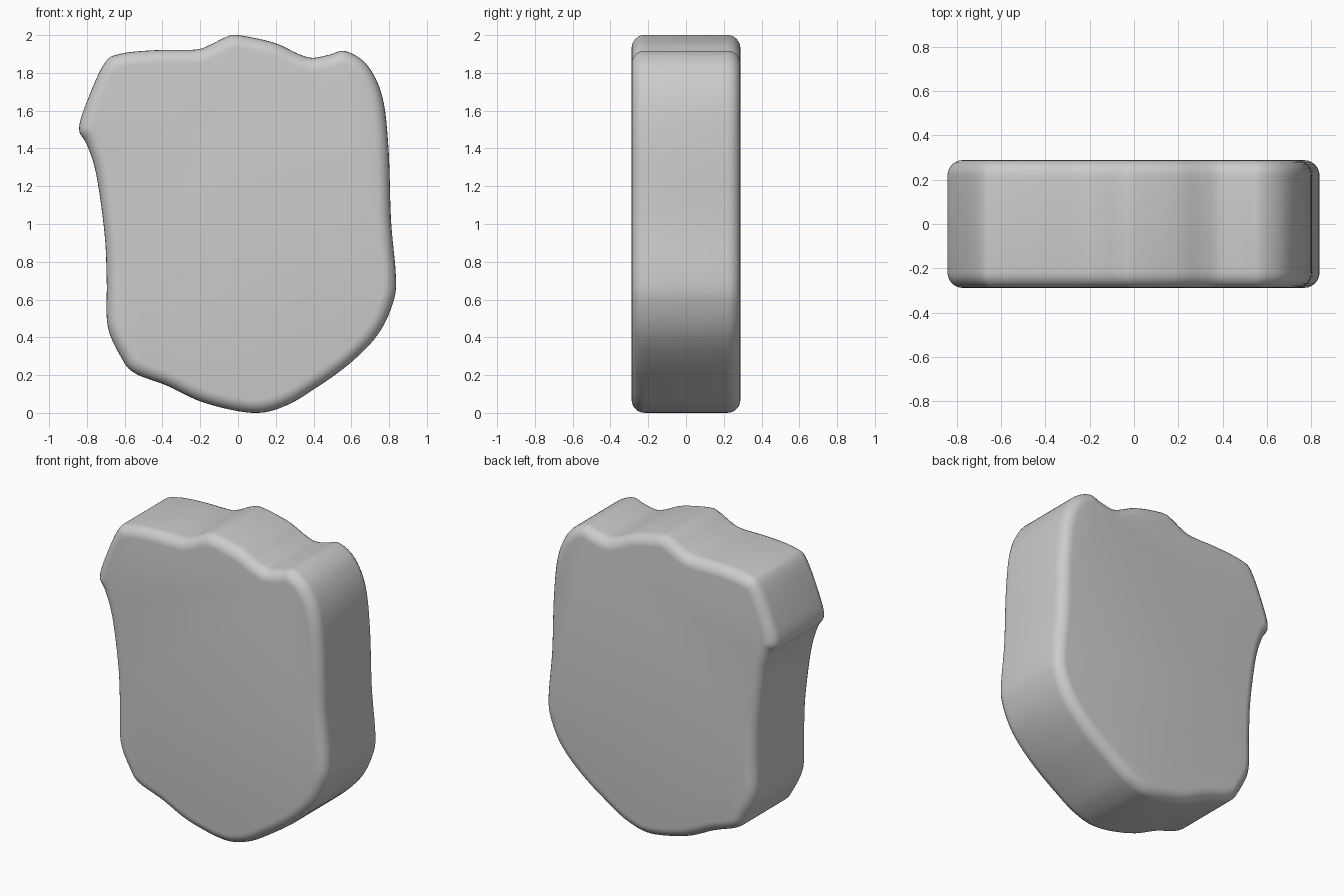
import bpy, bmesh, math
from mathutils import Vector

if "Cube" in bpy.data.objects:
    bpy.data.objects.remove(bpy.data.objects["Cube"])

HALF_DEPTH, RADIUS, STEPS, SEGMENTS = 0.288, 0.07, 6, 6

# Hand-traced outline (x, z), clockwise from the top peak
OUTLINE = [(0, 2.0), (0.19, 1.96), (0.31, 1.905), (0.39, 1.88), (0.48, 1.895), (0.57, 1.915),
           (0.685, 1.84), (0.765, 1.67), (0.797, 1.395), (0.81, 1.02), (0.836, 0.72),
           (0.82, 0.58), (0.74, 0.414), (0.59, 0.26), (0.405, 0.127), (0.246, 0.035),
           (0.077, 0.0), (-0.177, 0.053), (-0.373, 0.143), (-0.55, 0.212), (-0.62, 0.297),
           (-0.69, 0.46), (-0.695, 0.70), (-0.706, 0.944), (-0.75, 1.26), (-0.80, 1.42),
           (-0.841, 1.50), (-0.807, 1.63), (-0.71, 1.846), (-0.627, 1.9), (-0.44, 1.92),
           (-0.23, 1.923), (-0.15, 1.947), (-0.07, 1.987)]


def smooth_loop(points):
    """Closed Catmull-Rom curve through the points."""
    pts = [Vector(p) for p in points]
    n, out = len(pts), []
    for i in range(n):
        a, b, c, d = (pts[(i + k) % n] for k in (-1, 0, 1, 2))
        for s in range(STEPS):
            t = s / STEPS
            out.append(0.5 * (2 * b + (c - a) * t + (2 * a - 5 * b + 4 * c - d) * t ** 2
                              + (3 * b - a - 3 * c + d) * t ** 3))
    return out


loop = smooth_loop(OUTLINE)
n = len(loop)

# Inward directions, smoothed so the rounded rim never folds over itself
inward = []
for i in range(n):
    t = loop[(i + 1) % n] - loop[i - 1]
    inward.append(Vector((t.y, -t.x)).normalized())
for _ in range(6):
    inward = [(inward[i - 1] + inward[i] * 2 + inward[(i + 1) % n]).normalized() for i in range(n)]

# Rounded side section: (inset, y) from the front face to the back face
half = [(RADIUS * (1 - math.sin(a)), -HALF_DEPTH + RADIUS * (1 - math.cos(a)))
        for a in (math.pi / 2 * k / SEGMENTS for k in range(SEGMENTS + 1))]
section = half + [(inset, -y) for inset, y in reversed(half)]

# Slab: bridge the rings and cap both ends
bm = bmesh.new()
rings = [[bm.verts.new((p.x + d.x * inset, y, p.y + d.y * inset)) for p, d in zip(loop, inward)]
         for inset, y in section]
for r0, r1 in zip(rings, rings[1:]):
    for i in range(n):
        j = (i + 1) % n
        bm.faces.new((r0[i], r0[j], r1[j], r1[i]))
bm.faces.new(rings[0])
bm.faces.new(rings[-1][::-1])
bmesh.ops.recalc_face_normals(bm, faces=bm.faces)
mesh = bpy.data.meshes.new("stone_slab")
bm.to_mesh(mesh)
bm.free()

slab = bpy.data.objects.new("stone_slab", mesh)
bpy.context.collection.objects.link(slab)
bpy.context.view_layer.objects.active = slab
slab.select_set(True)
bpy.ops.object.shade_smooth_by_angle(angle=math.radians(40))
